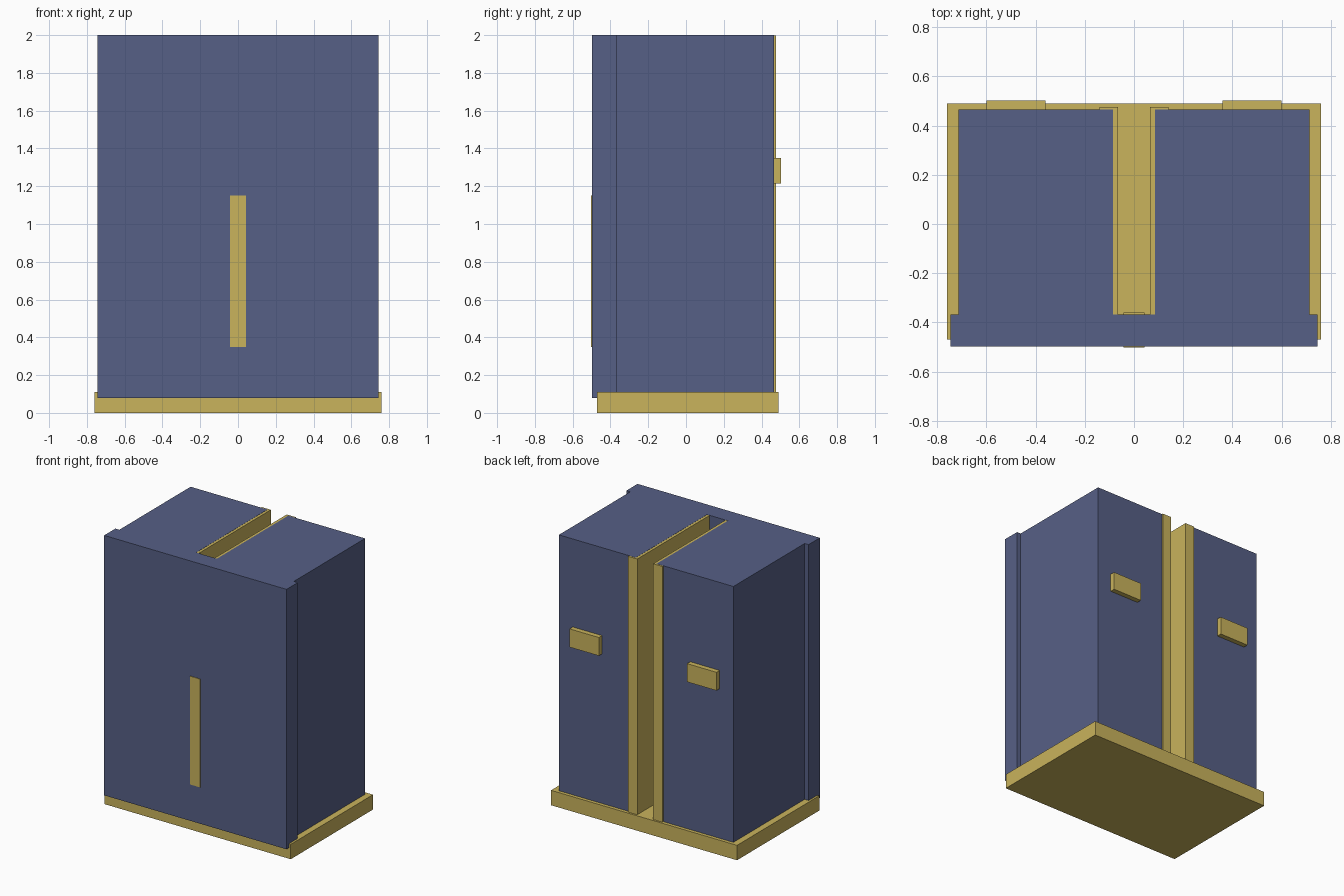
import bpy

cube = bpy.data.objects.get("Cube")
if cube:
    bpy.data.objects.remove(cube, do_unlink=True)


def material(name, color):
    mat = bpy.data.materials.new(name)
    mat.use_nodes = True
    mat.diffuse_color = color
    mat.node_tree.nodes["Principled BSDF"].inputs["Base Color"].default_value = color
    return mat


blue = material("slate blue", (0.094, 0.116, 0.238, 1))
gold = material("muted gold", (0.585, 0.451, 0.107, 1))


def box(name, x, y, z, mat):
    """Box spanning the (min, max) range on each axis."""
    spans = (x, y, z)
    bpy.ops.mesh.primitive_cube_add(size=1, location=[(a + b) / 2 for a, b in spans])
    obj = bpy.context.object
    obj.name = name
    obj.scale = [b - a for a, b in spans]
    bpy.ops.object.transform_apply(location=False, rotation=False, scale=True)
    obj.data.materials.append(mat)
    return obj


# Plinth, front panel and the upright inlay that passes through the panel
box("plinth", (-0.76, 0.76), (-0.47, 0.49), (0, 0.11), gold)
box("front_panel", (-0.745, 0.745), (-0.498, -0.367), (0.08, 2), blue)
box("front_inlay", (-0.042, 0.042), (-0.502, -0.36), (0.35, 1.15), gold)

# Two cabinet halves either side of the central slot
for side, s in (("left", 1), ("right", -1)):
    def span(a, b):
        return tuple(sorted((s * a, s * b)))

    box(side + "_cabinet", span(0.085, 0.713), (-0.367, 0.465), (0.11, 2), blue)
    box(side + "_slot_liner", span(0.065, 0.14), (-0.367, 0.476), (0.11, 1.999), gold)
    box(side + "_back_handle", span(0.36, 0.6), (0.46, 0.502), (1.215, 1.35), gold)
